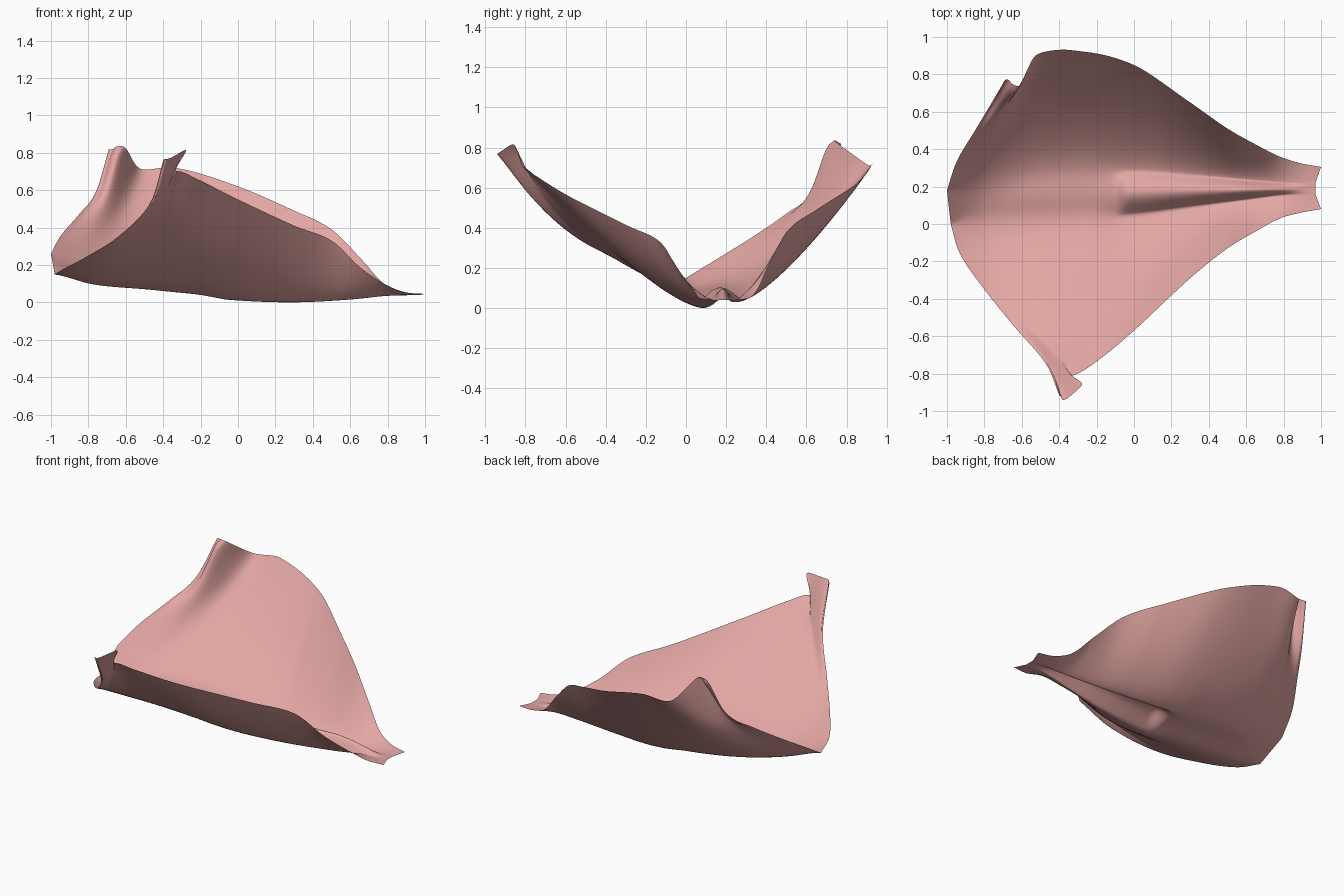
import bpy, math
from mathutils import Vector

if "Cube" in bpy.data.objects:
    bpy.data.objects.remove(bpy.data.objects["Cube"])

# Guide curves: (parameter, x, y, z); parameter runs from open rim (0) to pinched end (1)
FRONT_EDGE = [(0, -.43, -.81, .63), (.12, -.33, -.81, .70), (.25, -.22, -.75, .66),
              (.5, 0, -.57, .55), (.65, .3, -.29, .41), (.75, .5, -.13, .33),
              (.83, .65, -.04, .19), (.9, .78, .03, .10), (.95, .89, .06, .055),
              (1, 1, .08, .045)]
BACK_EDGE = [(0, -.66, .83, .76), (.13, -.52, .91, .71), (.25, -.34, .93, .72),
             (.5, 0, .85, .62), (.65, .3, .65, .49), (.75, .5, .51, .39),
             (.83, .66, .42, .23), (.9, .78, .36, .10), (.95, .89, .325, .055),
             (1, 1, .305, .045)]
FRONT_VALLEY = [(0, -.98, 0, .15), (.1, -.8, 0, .085), (.25, -.48, .02, .05),
                (.5, 0, .05, .01), (.65, .3, .09, 0), (.8, .6, .13, .015),
                (.9, .8, .155, .035), (1, .97, .16, .04)]
BACK_VALLEY = [(0, -1, .18, .26), (.1, -.8, .22, .155), (.25, -.48, .27, .09),
               (.5, 0, .28, .04), (.65, .3, .26, .03), (.8, .6, .235, .03),
               (.9, .8, .22, .035), (1, .97, .22, .04)]
# Open rim, from each valley out to its corner
FRONT_RIM = [(0, -.98, 0, .15), (.2, -.93, -.16, .18), (.45, -.8, -.35, .25),
             (.7, -.63, -.56, .36), (.87, -.47, -.75, .53), (1, -.40, -.92, .76)]
BACK_RIM = [(0, -1, .18, .26), (.3, -.945, .34, .36), (.55, -.85, .5, .47),
            (.8, -.76, .65, .59), (1, -.69, .77, .82)]


def curve(keys, u):
    """Smooth curve through the keys."""
    pts = [Vector(k[1:]) for k in keys]
    us = [k[0] for k in keys]
    n = len(keys)

    def slope(i):
        a, b = max(i - 1, 0), min(i + 1, n - 1)
        return (pts[b] - pts[a]) / (us[b] - us[a])
    i = 0
    while i < n - 2 and u > us[i + 1]:
        i += 1
    h = us[i + 1] - us[i]
    t = (u - us[i]) / h
    return (pts[i] * (2*t**3 - 3*t*t + 1) + slope(i) * h * (t**3 - 2*t*t + t)
            + pts[i + 1] * (3*t*t - 2*t**3) + slope(i + 1) * h * (t**3 - t*t))


def smooth(a, b, x):
    t = min(max((x - a) / (b - a), 0), 1)
    return t * t * (3 - 2 * t)


def bell(x, centre, width):
    return math.exp(-((x - centre) / width) ** 2)


def sag(valley, edge, t):
    p = valley.lerp(edge, t)
    p.z = valley.z + (edge.z - valley.z) * t ** 1.4
    return p


def arm(valley_keys, edge_keys, rim_keys, u, t):
    """Side wall from valley to edge, pulled onto the rim near u = 0."""
    p = sag(curve(valley_keys, u), curve(edge_keys, u), t)
    fix = curve(rim_keys, t) - sag(curve(valley_keys, 0), curve(edge_keys, 0), t)
    return p + fix * bell(u, 0, .15 - .11 * t ** 6)


ROWS, ARM, MID = 140, 36, 24
cols = 2 * ARM + MID + 1
verts, faces = [], []
for r in range(ROWS + 1):
    u = (r / ROWS) ** 1.25
    row = []
    # front wall with the twisted corner flap
    for i in range(ARM, 0, -1):
        t = i / ARM
        p = arm(FRONT_VALLEY, FRONT_EDGE, FRONT_RIM, u, t)
        p += Vector((.10, -.03, .13)) * t ** 7 * bell(u, .06, .03)
        p += Vector((-.01, -.05, .0)) * t ** 7 * bell(u, .03, .02) * smooth(0, .02, u)
        row.append(p)
    # pleated floor
    a, b = curve(FRONT_VALLEY, u), curve(BACK_VALLEY, u)
    height = .02 * smooth(.08, .25, u) + .055 * smooth(.44, .49, u)
    height *= 1 - smooth(.78, .99, u)
    for i in range(MID + 1):
        m = i / MID
        p = a.lerp(b, m)
        p.z += height * math.sin(math.pi * m) ** 1.2 if 0 < m < 1 else 0
        row.append(p)
    # back wall with the corner pleat
    for i in range(1, ARM + 1):
        t = i / ARM
        p = arm(BACK_VALLEY, BACK_EDGE, BACK_RIM, u, t)
        p += Vector((-.005, -.12, .09)) * t ** 3 * bell(u, .06, .04) * smooth(0, .03, u)
        row.append(p)
    # soften the floor towards the open rim
    soft = smooth(0, .08, u) * (1 - smooth(.36, .47, u))
    if soft > 0:
        for _ in range(40):
            old = [p.copy() for p in row]
            for c in range(1, cols - 1):
                w = .5 * soft * (1 - smooth(18, 34, abs(c - cols // 2)))
                row[c] = old[c].lerp((old[c - 1] + old[c + 1]) / 2, w)
    verts += row

for r in range(ROWS):
    for c in range(cols - 1):
        k = r * cols + c
        faces.append((k, k + cols, k + cols + 1, k + 1))

mesh = bpy.data.meshes.new("draped_petal")
mesh.from_pydata([tuple(v) for v in verts], [], faces)
low = min(v.co.z for v in mesh.vertices)
for v in mesh.vertices:
    v.co.z -= low
mesh.polygons.foreach_set("use_smooth", [True] * len(mesh.polygons))
petal = bpy.data.objects.new("draped_petal", mesh)
bpy.context.collection.objects.link(petal)

pink = bpy.data.materials.new("dusty_pink")
pink.diffuse_color = (.77, .385, .37, 1)
pink.use_nodes = True
pink.node_tree.nodes["Principled BSDF"].inputs["Base Color"].default_value = pink.diffuse_color
mesh.materials.append(pink)
